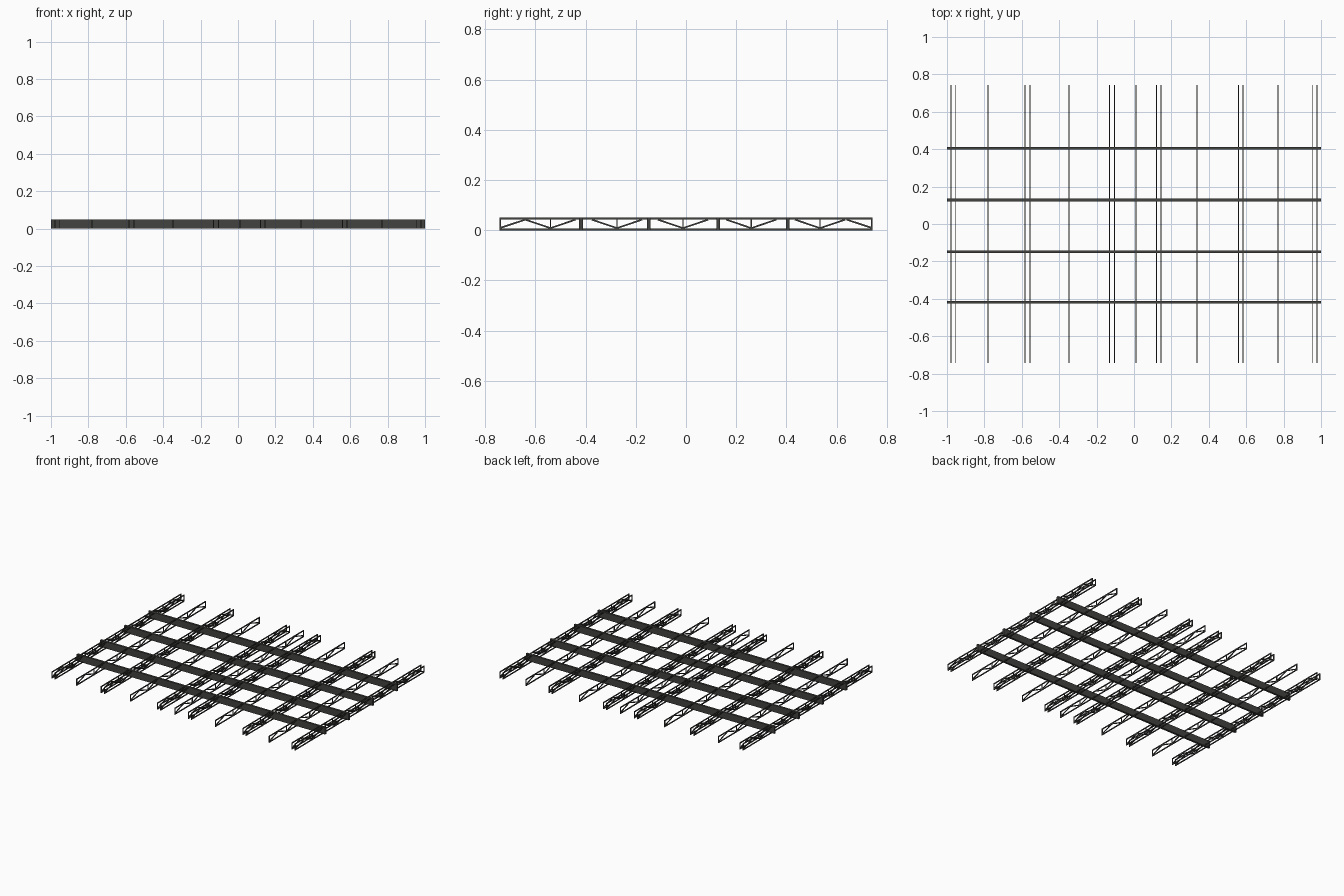
import bpy, bmesh, math
from mathutils import Matrix, Vector

if "Cube" in bpy.data.objects:
    bpy.data.objects.remove(bpy.data.objects["Cube"])

LENGTH = 1.486      # truss span along y
HEIGHT = 0.05       # overall depth of the floor frame
T = 0.0052          # truss thickness along x
CHORD = 0.0075      # chord depth
WEB = 0.0065        # web member depth
VALLEYS = [-0.54, -0.275, -0.012, 0.26, 0.534]
BEAMS_Y = [-0.418, -0.148, 0.128, 0.405]
TRUSS_X = [-0.978, -0.953, -0.78, -0.582, -0.556, -0.347, -0.13, -0.104,
           0.01, 0.12, 0.145, 0.338, 0.558, 0.583, 0.77, 0.953, 0.979]

dark = bpy.data.materials.new("dark_timber")
dark.diffuse_color = (0.055, 0.055, 0.052, 1)
dark.use_nodes = True
dark.node_tree.nodes["Principled BSDF"].inputs["Base Color"].default_value = dark.diffuse_color


def bar(bm, a, b, depth, thick=T):
    """Rectangular member between two (y, z) points."""
    a, b = Vector((0, *a)), Vector((0, *b))
    d = b - a
    m = (Matrix.Translation((a + b) / 2)
         @ Matrix.Rotation(math.atan2(d.z, d.y), 4, 'X')
         @ Matrix.Diagonal((thick, d.length, depth, 1)))
    bmesh.ops.create_cube(bm, size=1, matrix=m)


def finish(bm, name):
    me = bpy.data.meshes.new(name)
    bm.to_mesh(me)
    bm.free()
    me.materials.append(dark)
    return me


def place(me, name, loc):
    ob = bpy.data.objects.new(name, me)
    ob.location = loc
    bpy.context.collection.objects.link(ob)


# Truss: chords, end posts, webs
bm = bmesh.new()
half, lo, hi = LENGTH / 2, CHORD, HEIGHT - CHORD
for z in (CHORD / 2, HEIGHT - CHORD / 2):
    bar(bm, (-half, z), (half, z), CHORD)
for s in (-1, 1):
    y = s * (half - WEB / 2)
    bar(bm, (y, lo), (y, hi), WEB)
    bar(bm, (y, lo + 0.002), (s * 0.64, hi), WEB)
for v in VALLEYS:
    bar(bm, (v, lo), (v, hi), WEB * 0.8)
    for s in (-1, 1):
        bar(bm, (v, lo + 0.001), (v + s * 0.1, hi), WEB)
truss = finish(bm, "floor_truss")
for i, x in enumerate(TRUSS_X):
    place(truss, f"floor_truss_{i + 1}", (x, 0, 0))

# Cross beams: solid boards through the trusses
bm = bmesh.new()
bmesh.ops.create_cube(bm, size=1, matrix=Matrix.Diagonal((2, 0.015, HEIGHT, 1)))
beam = finish(bm, "cross_beam")
for i, y in enumerate(BEAMS_Y):
    place(beam, f"cross_beam_{i + 1}", (0, y, HEIGHT / 2))
